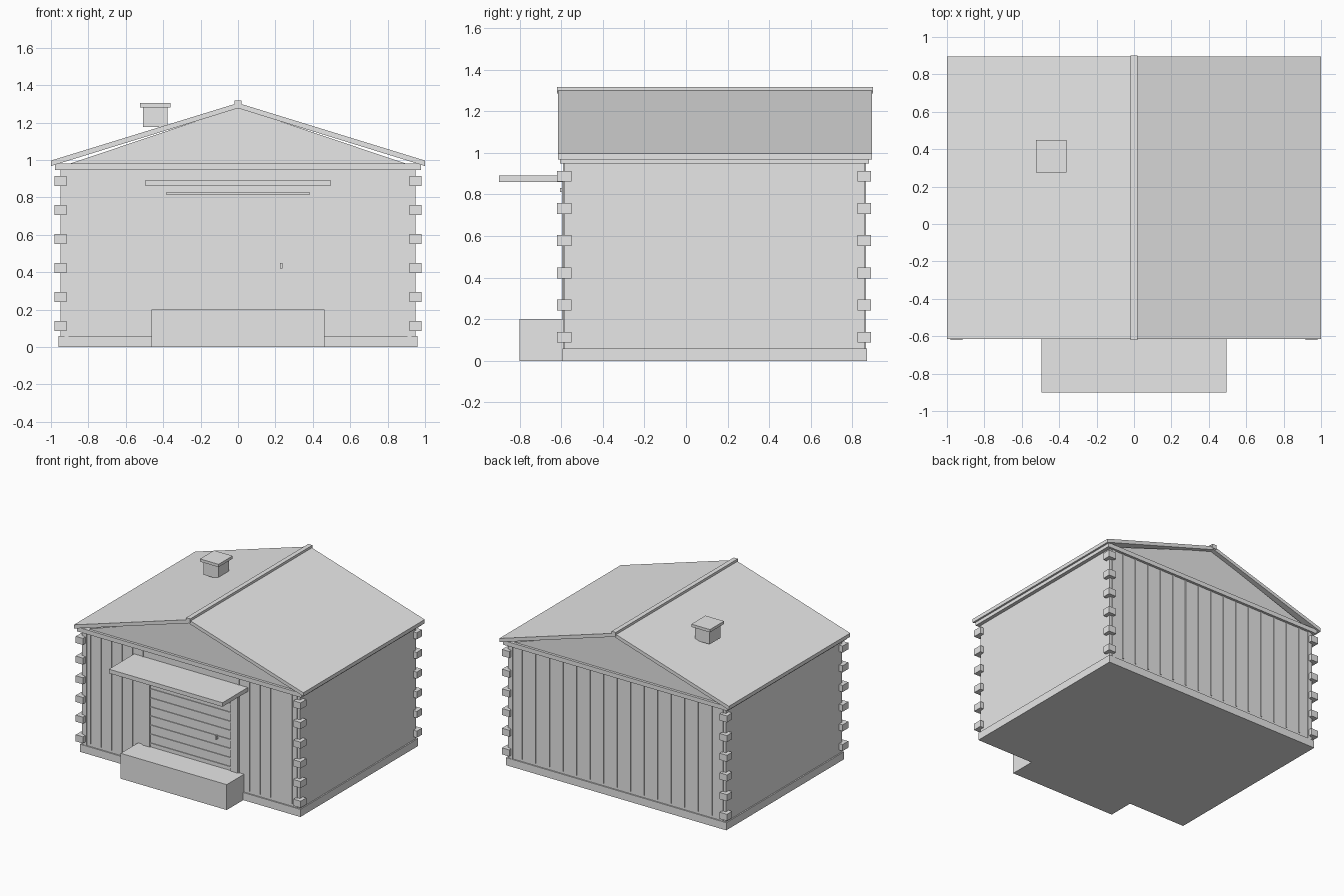
import bpy

if "Cube" in bpy.data.objects:
    bpy.data.objects.remove(bpy.data.objects["Cube"], do_unlink=True)

grey = bpy.data.materials.new("light grey")
grey.use_nodes = True
grey.diffuse_color = (0.8, 0.8, 0.8, 1)
grey.node_tree.nodes["Principled BSDF"].inputs["Base Color"].default_value = (0.8, 0.8, 0.8, 1)

FRONT, BACK = -0.585, 0.86


def prism(name, profile, y0, y1):
    """Extrude an x-z outline along y."""
    n = len(profile)
    verts = [(x, y, z) for y in (y0, y1) for x, z in profile]
    faces = [tuple(range(n)), tuple(reversed(range(n, 2 * n)))]
    faces += [(i, i + n, (i + 1) % n + n, (i + 1) % n) for i in range(n)]
    mesh = bpy.data.meshes.new(name)
    mesh.from_pydata(verts, [], faces)
    mesh.materials.append(grey)
    obj = bpy.data.objects.new(name, mesh)
    bpy.context.collection.objects.link(obj)
    return obj


def box(name, x0, x1, y0, y1, z0, z1):
    return prism(name, [(x0, z0), (x1, z0), (x1, z1), (x0, z1)], y0, y1)


def batten(name, x, face_y, width=0.01, z0=0.08):
    return box(name, x - width / 2, x + width / 2, face_y - 0.006, face_y + 0.006, z0, 0.955)


# Walls, plinth and the beam below the gables
box("plinth", -0.96, 0.96, -0.595, 0.87, 0, 0.06)
box("walls", -0.95, 0.95, FRONT, BACK, 0.05, 0.96)
box("wall_beam", -0.978, 0.978, -0.605, 0.88, 0.948, 0.982)
prism("gable", [(-0.9, 0.98), (0.9, 0.98), (0, 1.283)], FRONT, BACK)

# Roof panels and ridge cap
for side, label in ((-1, "right"), (1, "left")):
    outline = [(0, 1.277), (side, 0.968), (side, 0.997), (0, 1.305)]
    prism(label + "_roof_panel", outline[::side], -0.615, 0.895)
box("ridge_cap", -0.018, 0.018, -0.62, 0.9, 1.285, 1.318)

# Corner blocks on all four corners, with thin corner boards
for sx in (-1, 1):
    x0, x1 = sorted((sx * 0.917, sx * 0.98))
    for y0, y1, face_y in ((-0.62, -0.55, FRONT), (0.825, 0.89, BACK)):
        for i in range(6):
            z = 0.113 + i * 0.155
            box("corner_block", x0, x1, y0, y1, z - 0.026, z + 0.026)
        batten("corner_board", sx * 0.917, face_y, 0.022, 0.06)

# Vertical wall battens
for i in range(6):
    for sx in (-1, 1):
        batten("front_batten", sx * (0.417 + i * 0.0922), FRONT)
for i in range(15):
    batten("back_batten", (i - 7) * 0.118, BACK)

# Door with horizontal battens, frame, lintel and handle
box("door", -0.352, 0.352, FRONT - 0.004, FRONT + 0.01, 0.19, 0.797)
for i in range(8):
    z = 0.228 + i * 0.0713
    box("door_batten", -0.352, 0.352, FRONT - 0.01, FRONT, z - 0.005, z + 0.005)
for sx in (-1, 1):
    x0, x1 = sorted((sx * 0.352, sx * 0.412))
    box("door_post", x0, x1, FRONT - 0.012, FRONT, 0.19, 0.87)
box("door_header", -0.352, 0.352, FRONT - 0.012, FRONT, 0.797, 0.87)
box("door_lintel", -0.383, 0.383, FRONT - 0.022, FRONT, 0.812, 0.83)
box("door_handle", 0.225, 0.237, FRONT - 0.022, FRONT, 0.42, 0.45)

# Canopy and entrance step
box("canopy", -0.495, 0.495, -0.9, FRONT, 0.86, 0.892)
box("entrance_step", -0.462, 0.462, -0.8, FRONT, 0, 0.2)

# Chimney
box("chimney_stack", -0.508, -0.378, 0.295, 0.43, 1.176, 1.285)
box("chimney_cap", -0.524, -0.362, 0.275, 0.45, 1.282, 1.304)
